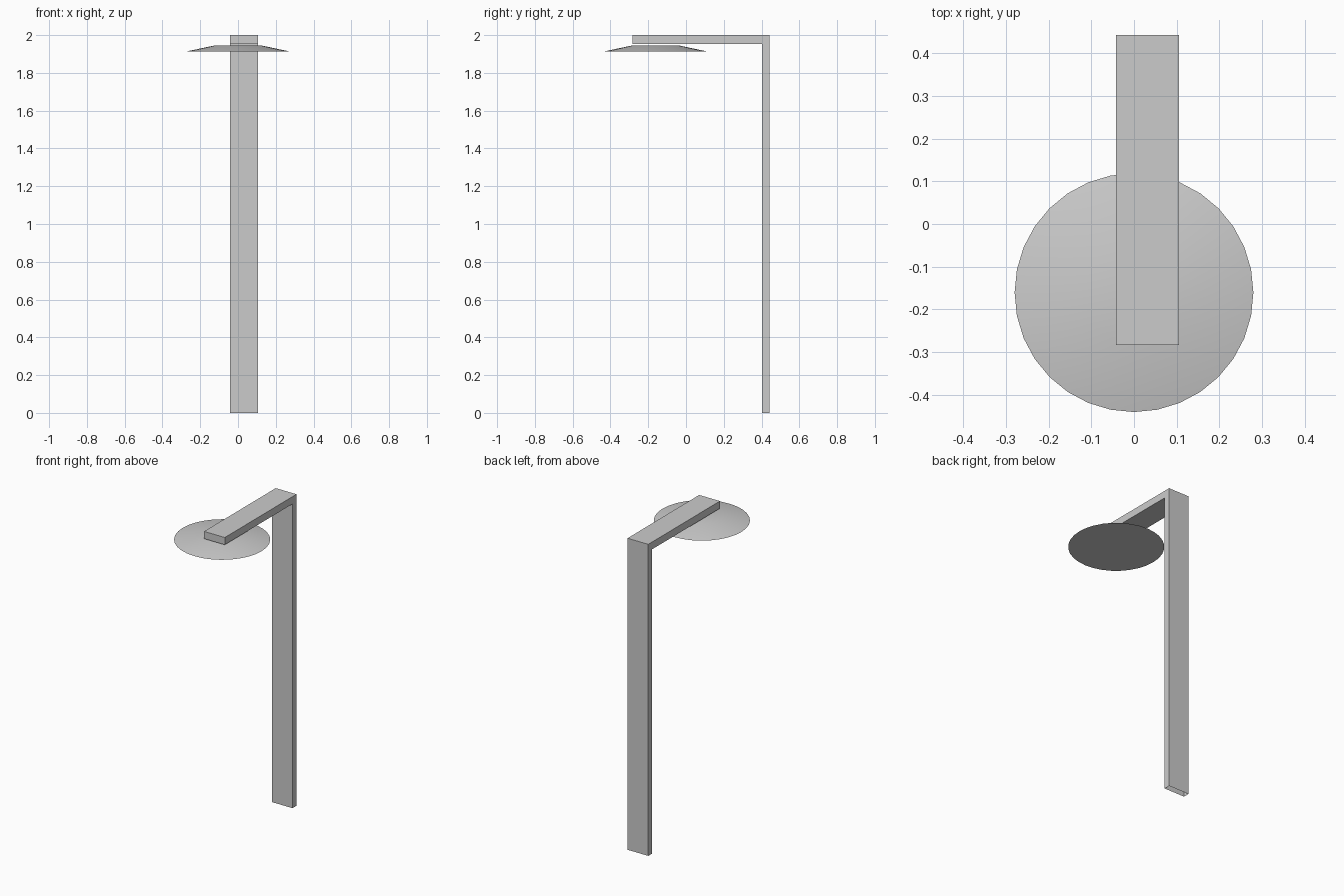
import bpy
import bmesh
from mathutils import Matrix

cube = bpy.data.objects.get("Cube")
if cube:
    bpy.data.objects.remove(cube, do_unlink=True)

grey = bpy.data.materials.new("light grey metal")
grey.use_nodes = True
colour = (0.6, 0.6, 0.6, 1)
grey.diffuse_color = colour
grey.node_tree.nodes["Principled BSDF"].inputs["Base Color"].default_value = colour


def add_object(name, bm):
    bmesh.ops.recalc_face_normals(bm, faces=bm.faces)
    mesh = bpy.data.meshes.new(name)
    bm.to_mesh(mesh)
    bm.free()
    mesh.materials.append(grey)
    obj = bpy.data.objects.new(name, mesh)
    bpy.context.collection.objects.link(obj)
    return obj


# Post and arm: one L-shaped profile extruded sideways
left, right = 0.105, -0.042
back, inner, tip = 0.443, 0.403, -0.284
top, under = 2.0, 1.953
profile = [(back, 0), (back, top), (tip, top), (tip, under), (inner, under), (inner, 0)]
bm = bmesh.new()
face = bm.faces.new([bm.verts.new((right, y, z)) for y, z in profile])
extruded = bmesh.ops.extrude_face_region(bm, geom=[face], use_keep_orig=True)
new_verts = [g for g in extruded["geom"] if isinstance(g, bmesh.types.BMVert)]
bmesh.ops.translate(bm, verts=new_verts, vec=(left - right, 0, 0))
bmesh.ops.recalc_face_normals(bm, faces=bm.faces)
# The foot of the post is open
foot = [f for f in bm.faces if all(v.co.z < 0.01 for v in f.verts)]
bmesh.ops.delete(bm, geom=foot, context="FACES_ONLY")
add_object("post_and_arm", bm)

# Lamp head: shallow closed cone under the arm
low, high = 1.912, 1.946
bm = bmesh.new()
bmesh.ops.create_cone(
    bm, cap_ends=True, segments=32, radius1=0.28, radius2=0.12, depth=high - low,
    matrix=Matrix.Translation((0, -0.161, (low + high) / 2)))
lamp = add_object("lamp_head", bm)
bpy.ops.object.select_all(action="DESELECT")
lamp.select_set(True)
bpy.context.view_layer.objects.active = lamp
bpy.ops.object.shade_smooth_by_angle()
